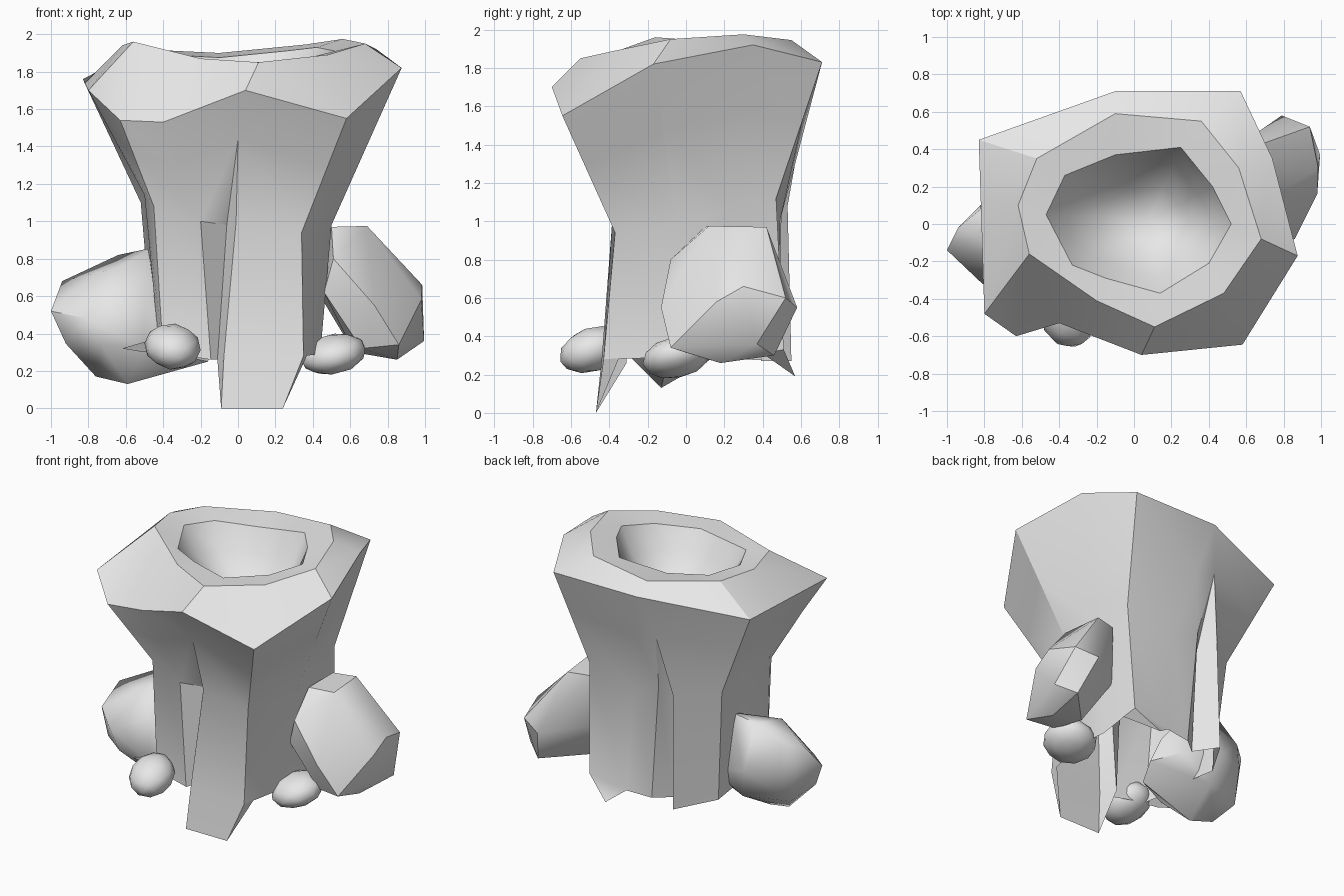
import bpy, bmesh, math
from mathutils import Vector as V, Euler

if "Cube" in bpy.data.objects:
    bpy.data.objects.remove(bpy.data.objects["Cube"])

stone = bpy.data.materials.new("pale_stone")
stone.diffuse_color = (0.8, 0.8, 0.8, 1)
stone.use_nodes = True
stone.node_tree.nodes["Principled BSDF"].inputs["Base Color"].default_value = stone.diffuse_color


def finish(name, bm, angle):
    bmesh.ops.remove_doubles(bm, verts=bm.verts[:], dist=0.002)
    me = bpy.data.meshes.new(name)
    bm.to_mesh(me)
    bm.free()
    me.materials.append(stone)
    ob = bpy.data.objects.new(name, me)
    bpy.context.collection.objects.link(ob)
    bpy.ops.object.select_all(action='DESELECT')
    ob.select_set(True)
    bpy.context.view_layer.objects.active = ob
    bpy.ops.object.shade_smooth_by_angle(angle=math.radians(angle))
    return ob


def face(bm, pts):
    """Polygon with repeated corners dropped."""
    out = []
    for p in pts:
        if all((p - q).length > 0.002 for q in out):
            out.append(p)
    if len(out) > 2:
        bm.faces.new([bm.verts.new(p) for p in out])


def loft(bm, rings):
    """Bridge rings from top to bottom, running counter-clockwise."""
    for up, lo in zip(rings, rings[1:]):
        n = len(up)
        for i in range(n):
            j = (i + 1) % n
            face(bm, [up[i], lo[i], lo[j], up[j]])


# Jagged lip, then the crest above it and the edge of the hollow
lip = [V(p) for p in [
    (.04, -.70, 1.70), (.58, -.645, 1.55), (.875, -.17, 1.82), (.74, .35, 1.92),
    (.57, .71, 1.83), (-.10, .71, 1.83), (-.83, .45, 1.76), (-.82, .14, 1.74),
    (-.80, -.48, 1.70), (-.63, -.60, 1.54), (-.40, -.53, 1.53)]]
crest = [V(p) for p in [
    (.11, -.55, 1.85), (.48, -.37, 1.89), (.68, -.08, 1.95), (.56, .30, 1.975),
    (.36, .55, 1.945), (-.10, .59, 1.90), (-.52, .35, 1.92), (-.62, .10, 1.94),
    (-.56, -.16, 1.96), (-.56, -.16, 1.96), (-.20, -.41, 1.87)]]
hollow = [V(p) for p in [
    (.14, -.37, 1.85), (.40, -.21, 1.88), (.52, 0, 1.91), (.42, .20, 1.93),
    (.25, .41, 1.91), (-.10, .37, 1.875), (-.37, .26, 1.89), (-.47, .05, 1.91),
    (-.33, -.22, 1.88), (-.33, -.22, 1.88), (-.15, -.29, 1.86)]]
centre = V((.08, .02, 1.50))


def bowl_ring(s, z):
    return [V((centre.x + (p.x - centre.x) * s, centre.y + (p.y - centre.y) * s, z))
            for p in hollow]


# Trunk columns: lip index, waist, knee, shared groove tip (or None)
front_tip, back_tip = V((0, -.53, 1.44)), V((-.18, .61, 1.53))
columns = [
    (0, (-.01, -.385, 1.0), (-.075, -.44, .28), front_tip),
    (1, (.34, -.37, .94), (.35, -.43, .28), None),
    (2, (.50, -.05, .98), (.44, -.05, .29), None),
    (3, (.50, .20, 1.08), (.43, .20, .27), None),
    (4, (.45, .47, 1.12), (.42, .51, .33), None),
    (5, (.08, .49, 1.00), (.13, .50, .28), None),
    (5, (-.13, .50, 1.12), (-.06, .48, .27), back_tip),
    (5, (-.20, .39, 1.0), (-.17, .39, .27), back_tip),
    (5, (-.27, .53, 1.08), (-.28, .55, .27), back_tip),
    (6, (-.52, .33, 1.10), (-.45, .27, .28), None),
    (7, (-.50, 0, 1.15), (-.43, 0, .30), None),
    (8, (-.50, -.25, 1.14), (-.42, -.25, .30), None),
    (9, (-.45, -.34, 1.08), (-.40, -.36, .30), None),
    (10, (-.20, -.38, 1.0), (-.145, -.39, .26), None),
    (0, (-.20, -.38, 1.0), (-.145, -.39, .26), front_tip),
    (0, (-.06, -.31, .98), (-.11, -.31, .26), front_tip)]
rim = [lip[c[0]] for c in columns]
waist = [V(c[1]) for c in columns]
knee = [V(c[2]) for c in columns]
upper = [c[3] or r.lerp(w, .42) for c, r, w in zip(columns, rim, waist)]

bm = bmesh.new()
loft(bm, [rim, upper, waist, knee])

# Front root plate and back root spike hanging below the trunk
foot_l, foot_r = V((-.09, -.47, 0)), V((.24, -.47, 0))
face(bm, [knee[0], foot_l, foot_r, knee[1]])
face(bm, [knee[15], foot_l, knee[0]])
face(bm, [knee[1], foot_r, V((.37, -.35, .285))])
spike = V((.25, .57, .19))
face(bm, [knee[4], spike, knee[5]])
face(bm, [V((.425, .40, .31)), spike, knee[4]])
finish("trunk", bm, 30)

# Bevelled crown around the hollow
bm = bmesh.new()
loft(bm, [hollow, crest, lip])
finish("crown", bm, 28)

# Smooth bowl sunk in the crown
bm = bmesh.new()
rings = [hollow, bowl_ring(.78, 1.72), bowl_ring(.46, 1.56),
         bowl_ring(.2, 1.51), [centre] * len(hollow)]
loft(bm, rings[::-1])
for f in bm.faces:
    f.normal_update()
    if f.normal.z < 0:
        f.normal_flip()
finish("bowl", bm, 60)


def boulder(name, pts, angle):
    bm = bmesh.new()
    for p in pts:
        bm.verts.new(p)
    r = bmesh.ops.convex_hull(bm, input=bm.verts[:])
    bmesh.ops.delete(bm, geom=list({v for v in r["geom_interior"]
                     if isinstance(v, bmesh.types.BMVert)}), context='VERTS')
    bmesh.ops.recalc_face_normals(bm, faces=bm.faces[:])
    finish(name, bm, angle)


boulder("right_boulder", [
    (.50, .10, .97), (.69, .12, .975), (.66, .42, .97), (.50, .38, .97),
    (.985, .30, .66), (.94, .52, .60), (.79, .58, .55), (.995, .37, .36),
    (.87, .46, .30), (.85, .18, .26), (.86, -.08, .34), (.66, -.02, .32),
    (.62, .20, .30), (.46, -.06, .62), (.51, -.08, .80), (.98, .16, .58),
    (.73, -.13, .55), (.44, .30, .60)], 34)
boulder("left_boulder", [
    (-1, -.14, .52), (-.94, -.02, .68), (-.64, .10, .82), (-.45, .12, .86),
    (-.92, -.18, .345), (-.76, -.10, .17), (-.59, -.13, .13), (-.16, -.10, .25),
    (-.81, -.32, .48), (-.73, -.32, .34), (-.50, -.32, .32), (-.82, .10, .50),
    (-.60, .20, .50), (-.65, -.18, .75), (-.50, -.28, .62), (-.85, .02, .28),
    (-.55, .13, .28), (-.14, 0, .36), (-.22, .02, .55), (-.3, .14, .42),
    (-.82, .08, .70)], 45)


# Small pebbles tucked between the roots
def pebble(name, loc, size, rot):
    bm = bmesh.new()
    bmesh.ops.create_icosphere(bm, subdivisions=2, radius=1)
    e = Euler(rot).to_matrix()
    for v in bm.verts:
        v.co = e @ V([a * b for a, b in zip(v.co, size)]) + V(loc)
    finish(name, bm, 40)


pebble("front_pebble", (-.35, -.49, .33), (.15, .18, .115), (.35, 0, .2))
pebble("right_pebble", (.51, -.05, .29), (.18, .18, .105), (.2, -.2, 0))

# Thin shard beside the front pebble
boulder("shard", [(-.62, -.32, .32), (-.45, -.42, .37), (-.42, -.32, .36),
                  (-.50, -.36, .30), (-.38, -.40, .31)], 20)
